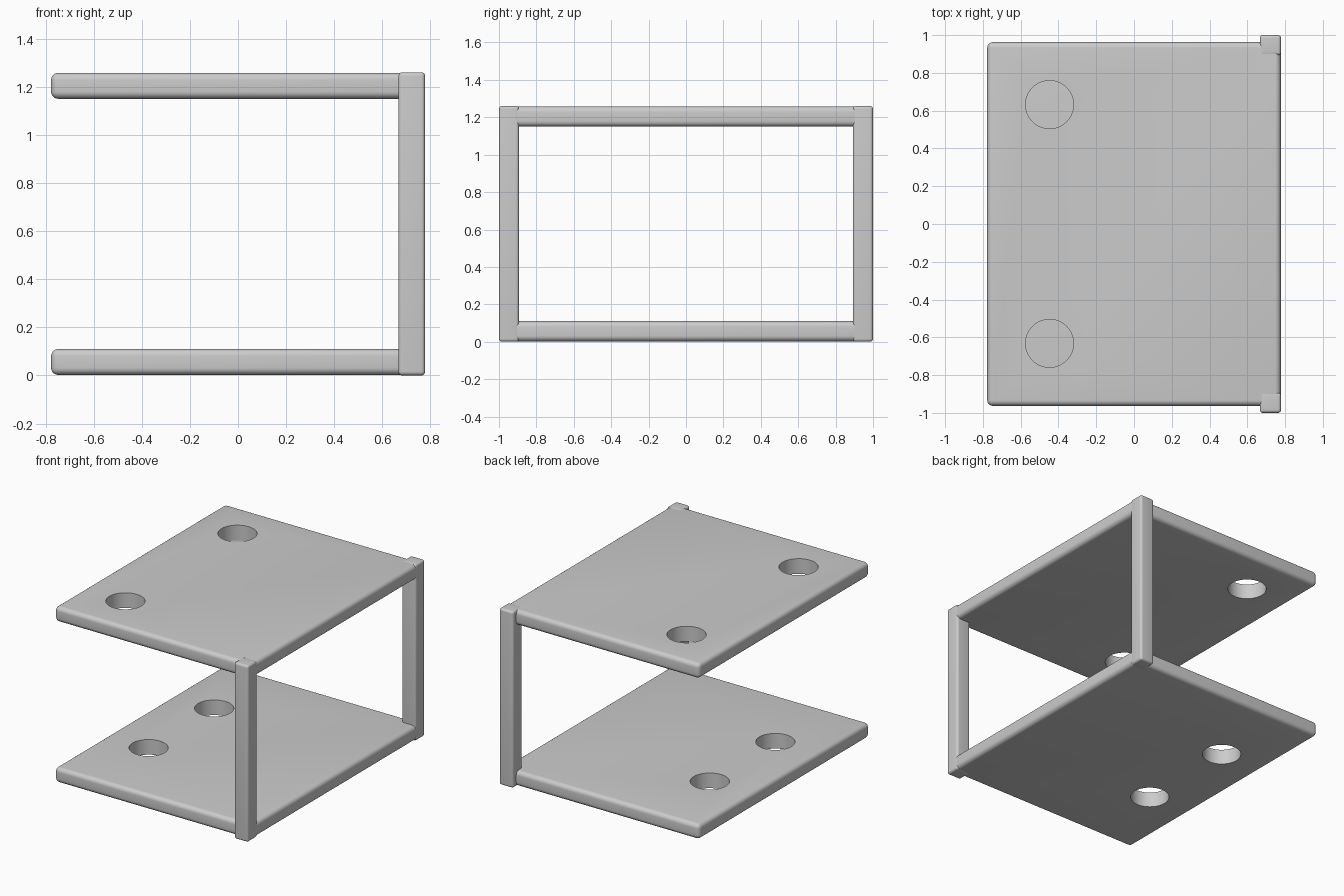
import bpy
import bmesh
from mathutils import Matrix, Vector

if "Cube" in bpy.data.objects:
    bpy.data.objects.remove(bpy.data.objects["Cube"], do_unlink=True)

grey = bpy.data.materials.new("plain grey")
grey.use_nodes = True
COLOUR = (0.6, 0.6, 0.6, 1)
grey.diffuse_color = COLOUR
grey.node_tree.nodes["Principled BSDF"].inputs["Base Color"].default_value = COLOUR

HALF_X, HEIGHT, THICK = 0.777, 1.26, 0.108


def add_object(name, bm):
    mesh = bpy.data.meshes.new(name)
    bm.to_mesh(mesh)
    bm.free()
    mesh.materials.append(grey)
    obj = bpy.data.objects.new(name, mesh)
    bpy.context.collection.objects.link(obj)
    return obj


def rounded_box(name, low, high, radius):
    """Box between two corners with rounded edges."""
    low, high = Vector(low), Vector(high)
    bm = bmesh.new()
    bmesh.ops.create_cube(bm, size=1)
    bmesh.ops.scale(bm, vec=high - low, verts=bm.verts)
    bmesh.ops.translate(bm, vec=(low + high) / 2, verts=bm.verts)
    bmesh.ops.bevel(bm, geom=bm.edges[:], offset=radius, segments=6,
                    profile=0.5, affect='EDGES')
    return add_object(name, bm)


def shade(obj):
    bpy.ops.object.select_all(action='DESELECT')
    obj.select_set(True)
    bpy.context.view_layer.objects.active = obj
    bpy.ops.object.shade_smooth_by_angle(angle=0.6)


def shelf(name, z, hole_y):
    """Rounded board with a mirrored pair of round through holes."""
    board = rounded_box(name, (-HALF_X, -0.963, z), (HALF_X, 0.963, z + THICK), 0.03)
    bm = bmesh.new()
    for side in (-1, 1):
        bmesh.ops.create_cone(bm, cap_ends=True, segments=64, radius1=0.127,
                              radius2=0.127, depth=THICK * 3,
                              matrix=Matrix.Translation((-0.447, side * hole_y, z + THICK / 2)))
    cutter = add_object(name + "_hole_cutter", bm)
    cut = board.modifiers.new("holes", 'BOOLEAN')
    cut.operation, cut.solver, cut.object = 'DIFFERENCE', 'EXACT', cutter
    bpy.context.view_layer.objects.active = board
    bpy.ops.object.modifier_apply(modifier=cut.name)
    bpy.data.objects.remove(cutter, do_unlink=True)
    shade(board)


# Two boards, the lower one with its holes closer together
shelf("lower_board", 0.002, 0.37)
shelf("upper_board", HEIGHT - THICK - 0.002, 0.632)

# Upright posts at the two corners of one side
for name, side in (("front_post", -1), ("back_post", 1)):
    y = sorted((side * 0.893, side * 1.0))
    shade(rounded_box(name, (0.667, y[0], 0), (HALF_X + 0.001, y[1], HEIGHT), 0.016))
